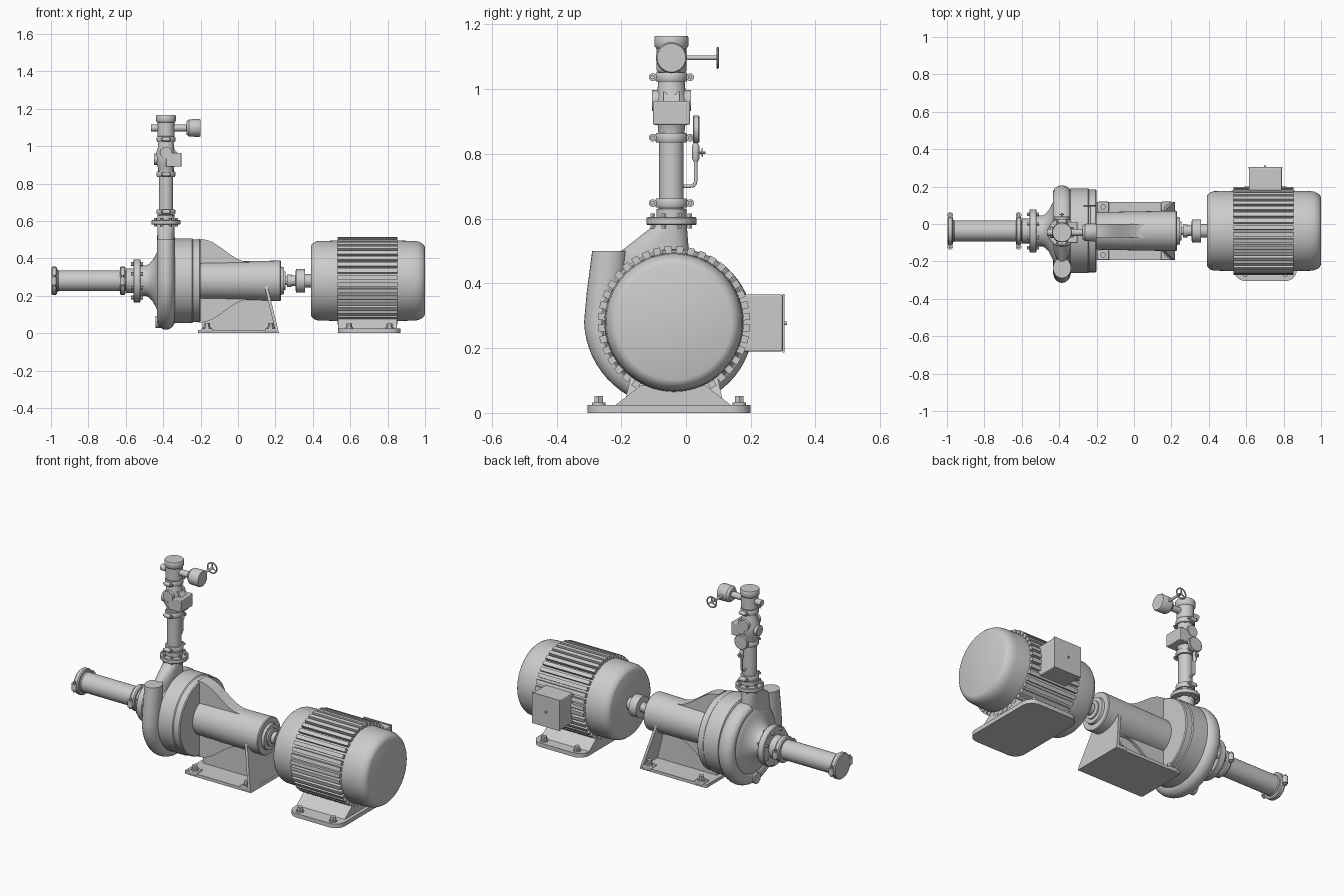
import bpy, bmesh, math
from mathutils import Vector

if "Cube" in bpy.data.objects:
    bpy.data.objects.remove(bpy.data.objects["Cube"])

CY, CZ = -0.037, 0.28          # pump / motor axis
DX, DY = -0.385, -0.045        # discharge stack axis
X, Y, Z = Vector((1, 0, 0)), Vector((0, 1, 0)), Vector((0, 0, 1))


def finish(name, bm, bevel=0):
    bmesh.ops.recalc_face_normals(bm, faces=bm.faces)
    me = bpy.data.meshes.new(name)
    bm.to_mesh(me)
    bm.free()
    ob = bpy.data.objects.new(name, me)
    bpy.context.collection.objects.link(ob)
    bpy.ops.object.select_all(action='DESELECT')
    ob.select_set(True)
    bpy.context.view_layer.objects.active = ob
    bpy.ops.object.shade_smooth_by_angle(angle=math.radians(32))
    if bevel:
        m = ob.modifiers.new("bevel", 'BEVEL')
        m.width, m.segments = bevel, 2
    return ob


def skin(bm, rings):
    """Join equal rings of points and cap both ends."""
    vs = [[bm.verts.new(p) for p in r] for r in rings]
    n = len(vs[0])
    for a, b in zip(vs, vs[1:]):
        for i in range(n):
            bm.faces.new((a[i], a[(i + 1) % n], b[(i + 1) % n], b[i]))
    bm.faces.new(vs[0][::-1])
    bm.faces.new(vs[-1])


def lathe(name, prof, loc, axis=Z, n=48):
    q = Z.rotation_difference(axis)
    bm = bmesh.new()
    skin(bm, [[Vector(loc) + q @ Vector((r * math.cos(2 * math.pi * i / n), r * math.sin(2 * math.pi * i / n), s))
               for i in range(n)] for s, r in prof])
    return finish(name, bm)


def cyl(name, a, b, r, n=24):
    a, b = Vector(a), Vector(b)
    return lathe(name, [(0, r), ((b - a).length, r)], a, (b - a).normalized(), n)


def prism(name, pts, axis, a, b, bevel=0):
    """Extrude an xz outline along y, a yz outline along x or an xy outline along z."""
    put = {'x': lambda p, t: (t, p[0], p[1]), 'y': lambda p, t: (p[0], t, p[1]), 'z': lambda p, t: (p[0], p[1], t)}[axis]
    bm = bmesh.new()
    skin(bm, [[put(p, t) for p in pts] for t in (a, b)])
    return finish(name, bm, bevel)


def box(name, x0, x1, y0, y1, z0, z1, bevel=0):
    return prism(name, [(x0, y0), (x1, y0), (x1, y1), (x0, y1)], 'z', z0, z1, bevel)


def rounded(name, x0, x1, y0, y1, z0, z1, r):
    pts = []
    for k, (cx, cy) in enumerate([(x1 - r, y1 - r), (x0 + r, y1 - r), (x0 + r, y0 + r), (x1 - r, y0 + r)]):
        for j in range(7):
            a = math.radians(90 * k + 15 * j)
            pts.append((cx + r * math.cos(a), cy + r * math.sin(a)))
    return prism(name, pts, 'z', z0, z1)


def bolt(name, x, y, z):
    cyl(name + "_washer", (x, y, z), (x, y, z + 0.008), 0.021, 20)
    cyl(name + "_head", (x, y, z + 0.008), (x, y, z + 0.028), 0.015, 6)


def clamp(name, c, axis, r, w, ear):
    """Grooved pipe coupling with two bolted ears along y."""
    c = Vector(c)
    lathe(name, [(-w, r * .94), (-w * .6, r), (w * .6, r), (w, r * .94)], c, axis)
    side = axis.cross(Y)
    for s in (-1, 1):
        e = c + Y * s * (r + (ear - r) * .4)
        cyl(name + "_ear", e - side * w * 1.3, e + side * w * 1.3, (ear - r) * .6, 16)
        cyl(name + "_bolt", e - side * w * 2, e + side * w * 2, (ear - r) * .35, 6)


# Motor body, cooling fins, terminal box
lathe("motor_body", [(.39, .185), (.395, .195), (.41, .207), (.425, .212), (.53, .215), (.85, .215), (.94, .213),
                     (.965, .21), (.985, .2), (.995, .19), (1.0, .178)], (0, CY, CZ), X, 64)
bm = bmesh.new()
N = 40
for i in range(N):
    a = 2 * math.pi * (i + .5) / N
    u, t = Vector((0, math.cos(a), math.sin(a))), Vector((0, -math.sin(a), math.cos(a)))
    c = Vector((0, CY, CZ))
    skin(bm, [[c + X * x + u * r + t * s * .011 for r, s in ((.205, -1), (.235, -1), (.235, 1), (.205, 1))]
              for x in (.532, .852)])
finish("motor_fins", bm)
box("terminal_box", .615, .79, .15, .298, .19, .365, .004)
box("terminal_box_lid", .612, .793, .298, .304, .187, .368)
cyl("terminal_box_screw", (.7, .3, .277), (.7, .312, .277), .006, 12)

# Motor base
rounded("motor_foot_plate", .535, .87, -.305, .2, 0, .024, .06)
prism("motor_saddle", [(-.23, .015), (.15, .015), (.06, .085), (-.14, .085)], 'x', .535, .85)
for x in (.595, .81):
    for y in (-.27, .165):
        bolt("motor_foot_bolt", x, y, .024)

# Shaft coupling
cyl("drive_shaft", (.2, CY, CZ), (.4, CY, CZ), .022)
lathe("coupling_hub", [(.262, .034), (.285, .034), (.286, .028), (.308, .028), (.309, .062), (.357, .062), (.358, .036),
                       (.392, .036)], (0, CY, CZ), X)

# Bearing housing with curved web
lathe("bearing_housing", [(-.21, .1), (.0, .104), (.225, .108), (.23, .104), (.231, .075), (.245, .072), (.246, .05),
                          (.255, .05)], (0, CY, CZ), X, 56)
top = [(-.21, .225)] + [(-.2 + .26 * i / 12, .1 + .0615 * (1 + math.cos(math.pi * i / 12))) for i in range(13)]
web = [(x, CZ + h) for x, h in top] + [(x, CZ - h) for x, h in reversed(top)]
prism("housing_web", web, 'y', CY - .036, CY + .036)

# Pump pedestal
rounded("pump_foot_plate", -.215, .215, CY - .155, CY + .155, 0, .018, .01)
prism("pedestal_rib", [(-.19, .01), (.2, .01), (.15, .24), (-.19, .24)], 'y', CY - .02, CY + .02)
bm = bmesh.new()
skin(bm, [[(x, CY + s * w, z) for x, s in ((x0, -1), (x0 + .016, -1), (x0 + .016, 1), (x0, 1))]
          for z, x0, w in ((0, .203, .155), (.02, .198, .155), (.26, .14, .1))])
finish("pedestal_end_plate", bm)
for x in (-.165, .175):
    for y in (CY - .128, CY + .128):
        box("pump_foot_pad", x - .03, x + .03, y - .028, y + .028, .005, .026, .004)
        bolt("pump_foot_bolt", x, y, .026)

# Pump casing
lathe("pump_casing", [(-.53, .082), (-.49, .082), (-.475, .09), (-.455, .112), (-.435, .15), (-.425, .19), (-.4, .215),
                      (-.345, .215), (-.34, .226), (-.245, .226), (-.24, .221), (-.205, .221), (-.2, .216)],
      (0, CY, CZ), X, 64)

# Spiral volute ending in a capped vertical stub
rings = []


def section(cy, cz, ry, rz, rr):
    rings.append([(DX + .048 * math.sin(2 * math.pi * k / 24), cy + ry * rr * math.cos(2 * math.pi * k / 24),
                   cz + rz * rr * math.cos(2 * math.pi * k / 24)) for k in range(24)])


for i in range(46):
    f = i / 45
    a = math.radians(80 - 260 * f)
    rr = .03 + .028 * f
    R = .228 + .05 * f - rr
    section(CY + R * math.cos(a), CZ + R * math.sin(a), math.cos(a), math.sin(a), rr)
section(-.25, .37, -1, 0, .057)
section(-.235, .5, -1, 0, .055)
bm = bmesh.new()
skin(bm, rings)
finish("volute", bm)
cyl("volute_drain_lug", (-.44, CY, .06), (-.38, CY, .06), .032, 20)

# Slanted discharge nozzle: hull of ellipses
bm = bmesh.new()
for z, cy, ry, rx in ((.36, -.1, .12, .047), (.48, -.1, .105, .047), (.5, -.1, .1, .047), (.57, DY, .048, .046), (.585, DY, .047, .046)):
    for k in range(32):
        a = 2 * math.pi * k / 32
        bm.verts.new((DX + rx * math.cos(a), cy + ry * math.sin(a), z))
out = bmesh.ops.convex_hull(bm, input=bm.verts)
bmesh.ops.delete(bm, geom=[v for v in bm.verts if not v.link_faces], context='VERTS')
finish("discharge_nozzle", bm)

# Suction line
lathe("suction_flange", [(-.56, .112), (-.556, .115), (-.524, .115), (-.52, .112)], (0, CY, CZ), X)
lathe("suction_pipe", [(-.998, .06), (-.965, .06), (-.96, .056), (-.6, .056), (-.598, .066), (-.55, .066)], (0, CY, CZ), X)
for x in (-.983, -.617):
    clamp("suction_clamp", (x, CY, CZ), X, .075, .015, .1)
for i in range(8):
    a = math.radians(45 * i + 22.5)
    y, z = CY + .097 * math.cos(a), CZ + .097 * math.sin(a)
    cyl("suction_flange_bolt", (-.572, y, z), (-.508, y, z), .01, 6)

# Discharge pipe
lathe("discharge_flange", [(.58, .074), (.583, .077), (.602, .077), (.605, .074)], (DX, DY, 0))
for i in range(8):
    a = math.radians(45 * i + 22.5)
    x, y = DX + .062 * math.cos(a), DY + .062 * math.sin(a)
    cyl("discharge_flange_bolt", (x, y, .57), (x, y, .616), .008, 6)
lathe("discharge_pipe", [(.6, .046), (.63, .046), (.632, .038), (.88, .038)], (DX, DY, 0))
for z in (.648, .85, 1.037):
    clamp("discharge_clamp", (DX, DY, z), Z, .05, .014, .07)

# Check valve with side chamber
lathe("check_valve_body", [(.86, .04), (.885, .042), (.91, .054), (.96, .054), (.99, .044), (1.03, .04)], (DX, DY, 0))
box("check_valve_box", -.385, -.302, DY - .057, DY + .057, .89, .963, .004)
prism("check_valve_gusset", [(-.37, .96), (-.32, .96), (-.35, .995), (-.37, 1.01)], 'y', DY - .025, DY + .025)
for s in (-1, 1):
    cyl("check_valve_boss", (DX, DY, .965), (DX, DY + s * .06, .965), .032, 24)
cyl("check_valve_plug", (DX, DY, .93), (-.45, DY, .93), .03, 24)

# Butterfly valve, gearbox and handwheel
lathe("butterfly_valve_body", [(1.02, .042), (1.052, .042), (1.058, .046), (1.125, .046), (1.13, .05), (1.135, .053), (1.16, .053), (1.165, .05)],
      (DX, DY, 0))
GZ = 1.097
cyl("valve_stem_boss", (-.465, DY, GZ), (DX, DY, GZ), .018)
cyl("valve_stem", (DX, DY, GZ), (-.27, DY, GZ), .018)
lathe("valve_gearbox", [(-.275, .036), (-.262, .046), (-.208, .048), (-.2, .044)], (0, DY, GZ), X, 32)
cyl("handwheel_stem", (-.237, DY, GZ), (-.237, .102, GZ), .007, 16)
bm = bmesh.new()
for i in range(32):
    a = 2 * math.pi * i / 32
    for j in range(8):
        b = 2 * math.pi * j / 8
        r = .03 + .004 * math.cos(b)
        bm.verts.new((-.237 + r * math.cos(a), .098 + .004 * math.sin(b), GZ + r * math.sin(a)))
bm.verts.ensure_lookup_table()
for i in range(32):
    for j in range(8):
        i2, j2 = (i + 1) % 32, (j + 1) % 8
        bm.faces.new([bm.verts[k] for k in (i * 8 + j, i2 * 8 + j, i2 * 8 + j2, i * 8 + j2)])
finish("handwheel_rim", bm)
for i in range(3):
    a = math.radians(90 + 120 * i)
    cyl("handwheel_spoke", (-.237, .098, GZ), (-.237 + .03 * math.cos(a), .098, GZ + .03 * math.sin(a)), .0035, 8)

# Pressure gauge branch with small shut-off valve
path = [(DX, DY, .7), (DX, .016, .7), (DX, .026, .704), (DX, .03, .714), (DX, .03, .84)]
for a, b in zip(path, path[1:]):
    cyl("gauge_tube", a, b, .0055, 12)
lathe("gauge_valve", [(.775, .006), (.785, .011), (.825, .011), (.835, .006)], (DX, .03, 0), Z, 16)
cyl("gauge_valve_stem", (DX, .03, .804), (DX, .06, .804), .004, 10)
cyl("gauge_valve_knob", (DX, .048, .804), (DX, .053, .804), .012, 16)
lathe("pressure_gauge", [(.022, .04), (.025, .043), (.038, .043), (.041, .039)], (DX, 0, .876), Y, 40)
